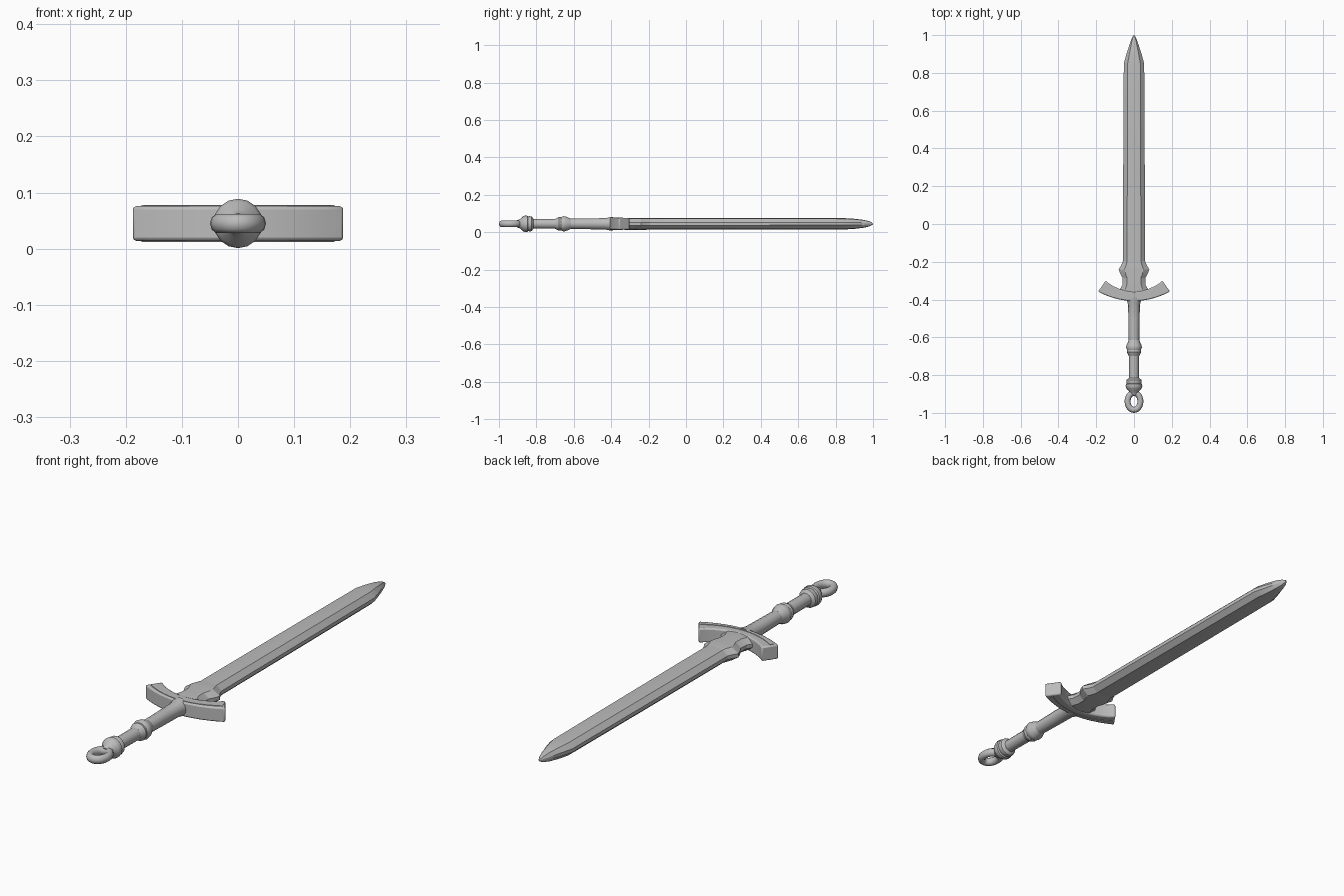
import bpy, bmesh, math
from mathutils import Vector

if "Cube" in bpy.data.objects:
    bpy.data.objects.remove(bpy.data.objects["Cube"])

ZC = 0.045  # height of the sword's mid plane

steel = bpy.data.materials.new("grey_steel")
steel.diffuse_color = (0.5, 0.5, 0.5, 1)
steel.use_nodes = True
steel.node_tree.nodes["Principled BSDF"].inputs["Base Color"].default_value = steel.diffuse_color


def finish(name, bm, angle=30, bevel=0):
    bmesh.ops.recalc_face_normals(bm, faces=bm.faces)
    me = bpy.data.meshes.new(name)
    bm.to_mesh(me)
    bm.free()
    me.materials.append(steel)
    ob = bpy.data.objects.new(name, me)
    bpy.context.collection.objects.link(ob)
    ob.location.z = ZC
    bpy.context.view_layer.objects.active = ob
    ob.select_set(True)
    if bevel:
        m = ob.modifiers.new("soft_edges", "BEVEL")
        m.width, m.segments, m.limit_method = bevel, 2, 'ANGLE'
        m.angle_limit = math.radians(40)
    bpy.ops.object.shade_smooth_by_angle(angle=math.radians(angle))
    ob.select_set(False)
    return ob


def loft(rings, closed=False):
    bm = bmesh.new()
    vr = [[bm.verts.new(p) for p in r] for r in rings]
    n = len(vr[0])
    pairs = list(zip(vr, vr[1:])) + ([(vr[-1], vr[0])] if closed else [])
    for a, b in pairs:
        for i in range(n):
            j = (i + 1) % n
            bm.faces.new((a[i], a[j], b[j], b[i]))
    if not closed:
        bm.faces.new(vr[0])
        bm.faces.new(vr[-1])
    return bm


def blade_ring(y, w, t):
    """Flattened section with a soft central ridge and blunt edges."""
    half = [(1, 0.25), (0.62, 0.9), (0, 1), (-0.62, 0.9), (-1, 0.25)]
    pts = half + [(-x, -z) for x, z in half]
    return [(x * w, y, z * t) for x, z in pts]


# Blade with tapered point: y, half width, half thickness
finish("blade", loft([blade_ring(*s) for s in (
    (-0.30, 0.058, 0.030), (-0.18, 0.059, 0.031), (0.30, 0.057, 0.031),
    (0.85, 0.054, 0.030), (0.90, 0.040, 0.027), (0.95, 0.024, 0.021),
    (0.98, 0.013, 0.014), (0.995, 0.005, 0.006), (1.0, 0.001, 0.001))]), 18)

# Blade shoulder with pointed side lugs
finish("blade_shoulder", loft([blade_ring(*s) for s in (
    (-0.38, 0.085, 0.029), (-0.345, 0.075, 0.031), (-0.325, 0.062, 0.032),
    (-0.285, 0.060, 0.032), (-0.265, 0.072, 0.032), (-0.24, 0.081, 0.032),
    (-0.215, 0.066, 0.032), (-0.19, 0.056, 0.030))]), 18)

# Curved crossguard: box section swept along an arc, wider at the ends
rings = []
for i in range(-6, 7):
    u = i / 6
    lo = Vector((0.19 * u, -0.408 + 0.05 * u * u))
    hi = Vector((0.150 * u, -0.358 + 0.058 * u * u))
    if abs(u) < 1:
        hi.x = 0.155 * u
    rings.append([(lo.x, lo.y, -0.031), (lo.x, lo.y, 0.031),
                  (hi.x, hi.y, 0.031), (hi.x, hi.y, -0.031)])
finish("crossguard", loft(rings), 35, 0.006)

# Raised strip along the outer edge of the guard, top and bottom
for name, s in (("guard_rim_top", 1), ("guard_rim_bottom", -1)):
    rings = []
    for i in range(-6, 7):
        u = i / 6
        x, y = 0.172 * u, -0.40 + 0.05 * u * u
        rings.append([(x, y, s * 0.028), (x, y, s * 0.033),
                      (x * 0.96, y + 0.014, s * 0.033), (x * 0.96, y + 0.014, s * 0.028)])
    finish(name, loft(rings), 35)


def turned(name, profile, n=14):
    """Round part along y from (y, radius) pairs."""
    finish(name, loft([[(r * math.cos(2 * math.pi * k / n), y, r * math.sin(2 * math.pi * k / n))
                        for k in range(n)] for y, r in profile]), 35)


# Grip, collar and pommel
turned("grip", [(-0.84, 0.026), (-0.67, 0.027), (-0.50, 0.030), (-0.43, 0.031),
                (-0.41, 0.036), (-0.39, 0.038)])
turned("grip_collar", [(-0.70, 0.027), (-0.678, 0.038), (-0.668, 0.036),
                       (-0.655, 0.042), (-0.643, 0.040), (-0.615, 0.028)])
turned("pommel", [(-0.905, 0.018), (-0.885, 0.026), (-0.872, 0.039), (-0.86, 0.044),
                  (-0.848, 0.043), (-0.844, 0.038), (-0.838, 0.041),
                  (-0.825, 0.039), (-0.815, 0.026)], 16)

# Oval pommel ring
rings = []
for i in range(24):
    a = 2 * math.pi * i / 24
    ca, sa = math.cos(a), math.sin(a)
    rings.append([((0.034 + 0.016 * math.cos(b)) * ca,
                   -0.939 + (0.045 + 0.016 * math.cos(b)) * sa,
                   0.018 * math.sin(b))
                  for b in (2 * math.pi * k / 10 for k in range(10))])
finish("pommel_ring", loft(rings, True), 40)
